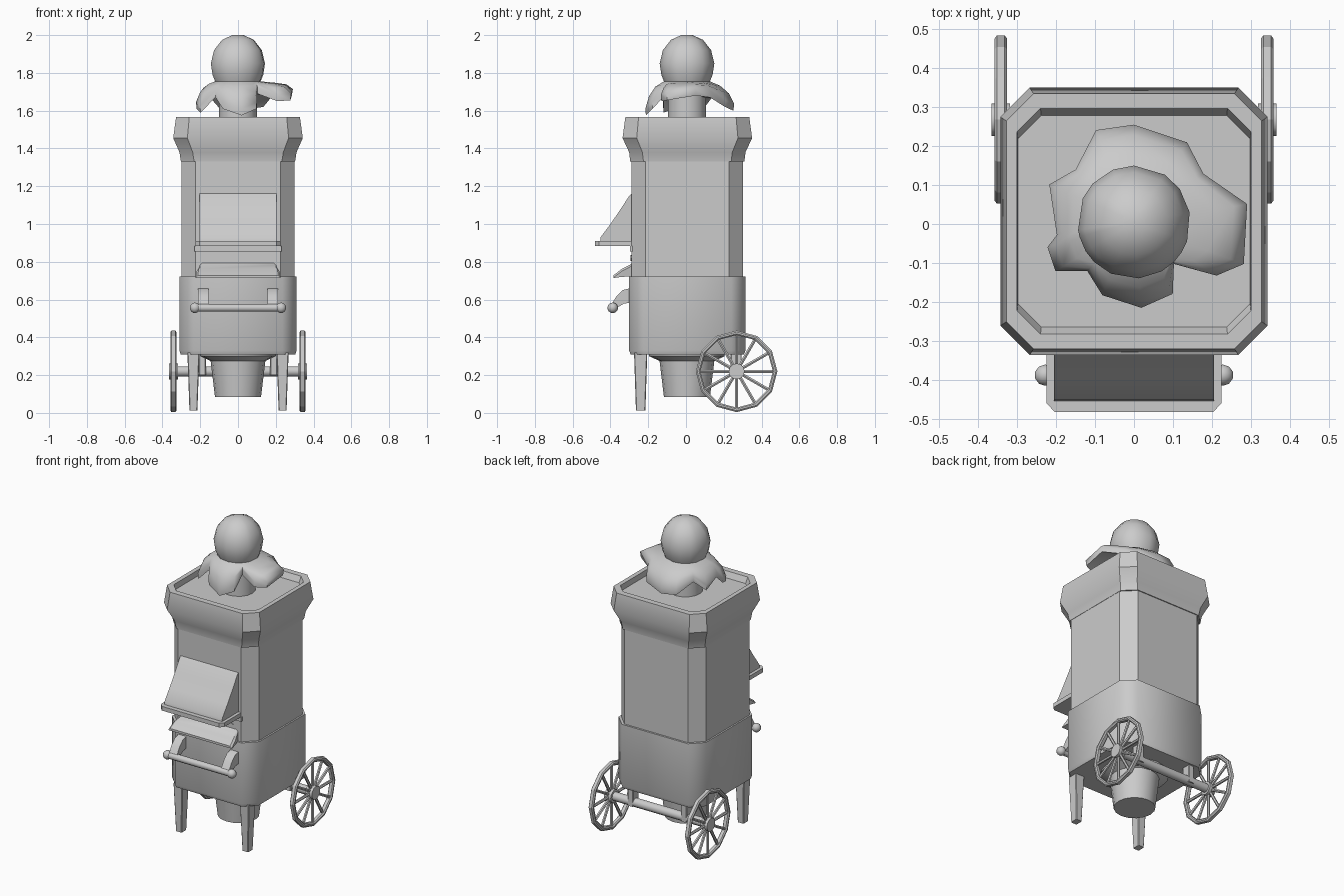
import bpy, bmesh, math
from mathutils import Vector

if "Cube" in bpy.data.objects:
    bpy.data.objects.remove(bpy.data.objects["Cube"])

CY = 0.007  # body centre in y


def make(name, verts, faces, smooth=None):
    me = bpy.data.meshes.new(name)
    me.from_pydata(verts, [], faces)
    bm = bmesh.new()
    bm.from_mesh(me)
    bmesh.ops.recalc_face_normals(bm, faces=bm.faces)
    bm.to_mesh(me)
    bm.free()
    ob = bpy.data.objects.new(name, me)
    bpy.context.collection.objects.link(ob)
    if smooth:
        bpy.ops.object.select_all(action='DESELECT')
        ob.select_set(True)
        bpy.context.view_layer.objects.active = ob
        bpy.ops.object.shade_smooth_by_angle(angle=math.radians(smooth))
    return ob


def loft(name, rings, smooth=None, closed=False):
    """Skin a list of equal-length rings; cap the ends or join them."""
    n, m = len(rings[0]), len(rings)
    verts = [p for r in rings for p in r]
    faces = [(i * n + j, i * n + (j + 1) % n,
              (i + 1) % m * n + (j + 1) % n, (i + 1) % m * n + j)
             for i in range(m if closed else m - 1) for j in range(n)]
    if not closed:
        faces += [tuple(range(n)), tuple(range((m - 1) * n, m * n))]
    return make(name, verts, faces, smooth)


def octagon(hx, hy, c, z, cx=0, cy=CY):
    return [(cx + x, cy + y, z) for x, y in
            [(hx - c, -hy), (hx, -hy + c), (hx, hy - c), (hx - c, hy),
             (c - hx, hy), (-hx, hy - c), (-hx, c - hy), (c - hx, -hy)]]


def circle(r, z, n, cx=0, cy=0):
    return [(cx + r * math.cos(2 * math.pi * i / n),
             cy + r * math.sin(2 * math.pi * i / n), z) for i in range(n)]


def extrude_x(name, pts, x0, x1, smooth=None):
    return loft(name, [[(x, y, z) for y, z in pts] for x in (x0, x1)], smooth)


def rod(name, a, b, r, n=8, smooth=40):
    a, b = Vector(a), Vector(b)
    q = (b - a).to_track_quat('Z', 'Y')
    ring = [q @ Vector(p) for p in circle(r, 0, n)]
    return loft(name, [[tuple(p + e) for p in ring] for e in (a, b)], smooth)


# body: firebox below, slimmer column above, flared cornice with sunken lid
loft("lower_body", [octagon(.303, .300, .07, .31), octagon(.310, .308, .075, .33),
                    octagon(.310, .308, .075, .722)], 50)
loft("upper_column", [octagon(.300, .296, .075, .715), octagon(.300, .296, .075, 1.34)])
loft("top_cornice", [octagon(.302, .302, .07, 1.33), octagon(.310, .308, .07, 1.38),
                     octagon(.343, .343, .075, 1.455), octagon(.328, .328, .07, 1.566),
                     octagon(.300, .290, .06, 1.566), octagon(.298, .272, .06, 1.53)], 35)

# ash pot hanging under the body
loft("ash_pot", [circle(.122, .085, 16, 0, .005), circle(.145, .275, 16, 0, .005),
                 circle(.20, .30, 16, 0, .005), circle(.20, .315, 16, 0, .005)], 30)

# tapered front legs and axle brackets
for side, s in (("left", -1), ("right", 1)):
    loft("front_leg_" + side, [octagon(.021, .025, .004, .012, s * .236, -.24),
                               octagon(.032, .035, .004, .32, s * .236, -.24)])
    loft("axle_bracket_" + side, [octagon(.02, .03, .005, .20, s * .19, .265),
                                  octagon(.02, .03, .005, .32, s * .19, .265)])

# wheels: twelve-sided rim, hub and twelve spokes
WY, WZ = .268, .22
rod("axle", (-.33, WY, WZ), (.33, WY, WZ), .028, 10)
for side, s in (("left", -1), ("right", 1)):
    section = [(.216, -.010), (.216, .010), (.208, .016), (.199, .016),
               (.192, .010), (.192, -.010), (.199, -.016), (.208, -.016)]
    rings = []
    for k in range(12):
        a = k * math.pi / 6
        rings.append([(s * .342 + dx, WY + r * math.cos(a), WZ + r * math.sin(a))
                      for r, dx in section])
        rod(f"spoke_{side}_{k}", (s * .342, WY, WZ),
            (s * .342, WY + .2 * math.cos(a), WZ + .2 * math.sin(a)), .0095, 6)
    loft("wheel_rim_" + side, rings, closed=True)
    rod("hub_" + side, (s * .318, WY, WZ), (s * .366, WY, WZ), .042, 12)

# sloping hood with a ledge round its foot
extrude_x("hood", [(-.28, .90), (-.455, .90), (-.452, .93), (-.40, 1.00),
                   (-.345, 1.08), (-.30, 1.15), (-.28, 1.17)], -.205, .205, 40)
loft("hood_ledge", [[(x, y, z) for x, y in
                     [(-.225, -.27), (-.225, -.46), (-.203, -.483),
                      (.203, -.483), (.225, -.46), (.225, -.27)]] for z in (.883, .91)])
make_strip = [(-.28, .855), (-.297, .855), (-.297, .883), (-.28, .883)]
extrude_x("hood_sill", make_strip, -.23, .23)

# serving chute: narrow at the wall, wider at the lip, plus an oval hatch
chute = [(.20, -.28, .802, .72), (.205, -.30, .782, .722),
         (.22, -.34, .762, .720), (.225, -.385, .728, .714)]
loft("serving_chute", [[(-w, y, b), (w, y, b), (w, y, t - .012), (w - .012, y, t),
                        (.012 - w, y, t), (-w, y, t - .012)] for w, y, t, b in chute], 40)
loft("oval_hatch", [[(.17 * math.cos(i * math.pi / 12), y,
                      .82 + .016 * math.sin(i * math.pi / 12)) for i in range(24)]
                    for y in (-.28, -.294)])

# push handle: curved brackets, bar and ball ends
HY, HZ = -.388, .556
rod("handle_bar", (-.225, HY, HZ), (.225, HY, HZ), .021, 10)
for side, s in (("left", -1), ("right", 1)):
    extrude_x("handle_bracket_" + side,
              [(-.29, .662), (-.335, .650), (-.37, .615), (-.40, .565), (-.385, .54),
               (-.36, .56), (-.33, .578), (-.29, .585)],
              s * .185 - .028, s * .185 + .028, 50)
    bpy.ops.mesh.primitive_uv_sphere_add(segments=10, ring_count=7, radius=.028,
                                         location=(s * .228, HY, HZ))
    bpy.context.object.name = "handle_ball_" + side
    bpy.ops.object.shade_smooth()

# chimney pipe with a billowing puff: round head over a lobed skirt
rod("chimney_pipe", (0, .005, 1.52), (0, .005, 1.72), .10, 16)
lobes = [(10, .295, 1.69), (36, .22, 1.68), (57, .25, 1.63), (90, .255, 1.61),
         (112, .26, 1.62), (137, .205, 1.68), (155, .24, 1.63), (188, .20, 1.66),
         (195, .23, 1.62), (211, .235, 1.60), (225, .17, 1.68), (246, .20, 1.62),
         (275, .216, 1.585), (299, .205, 1.62), (315, .145, 1.70), (328, .25, 1.66),
         (340, .30, 1.665)]
rings = []
for r, z in [(.03, 2.0), (.085, 1.975), (.128, 1.92), (.145, 1.85), (.136, 1.79), (.122, 1.755)]:
    rings.append([(r * math.cos(math.radians(a)), .005 + r * math.sin(math.radians(a)), z)
                  for a, _, _ in lobes])
# each skirt ring: reach along the lobe, droop towards its tip, drop in height
for reach, droop, dz in [(.45, .2, .01), (.8, .6, .025), (1, 1, .025), (.97, 1, -.01),
                         (.75, .75, -.015), (.35, .4, -.03), (-.15, .3, -.04)]:
    ring = []
    for a, R, tip in lobes:
        r, z = .12 + reach * (R - .12), 1.75 + droop * (tip - 1.75) + dz
        ring.append((r * math.cos(math.radians(a)), r * math.sin(math.radians(a)), z))
    rings.append(ring)
loft("smoke_puff", rings, 60)
